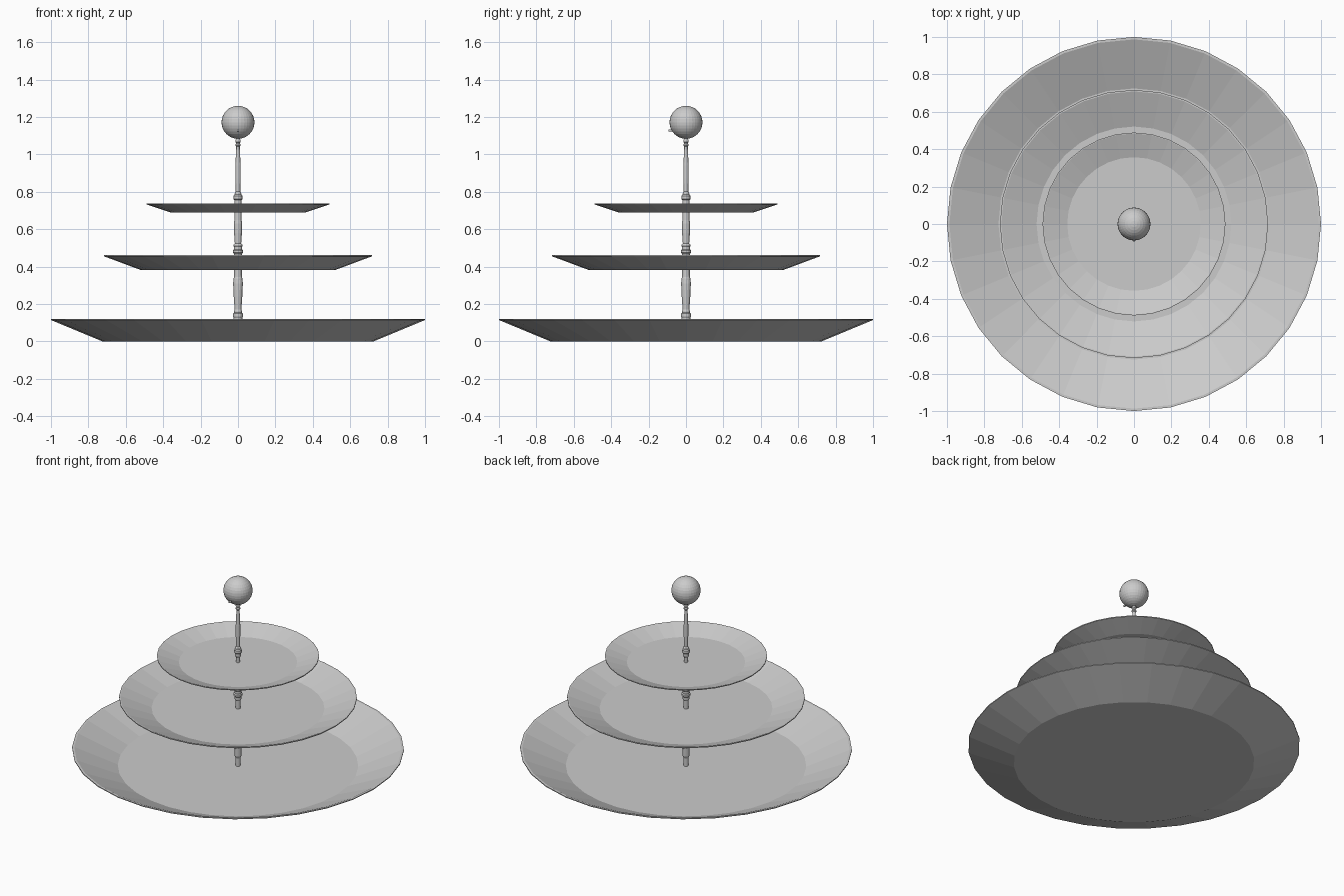
import bpy, bmesh, math
from mathutils import Matrix


def lathe(name, profile, sides):
    """Revolve (radius, height) points around z and cap both ends."""
    bm = bmesh.new()
    rings = []
    for r, z in profile:
        rings.append([bm.verts.new((r * math.cos(2 * math.pi * i / sides),
                                    r * math.sin(2 * math.pi * i / sides), z))
                      for i in range(sides)])
    for low, high in zip(rings, rings[1:]):
        for i in range(sides):
            j = (i + 1) % sides
            bm.faces.new((low[i], low[j], high[j], high[i]))
    bm.faces.new(rings[0][::-1])
    bm.faces.new(rings[-1])
    return finish(name, bm)


def finish(name, bm):
    mesh = bpy.data.meshes.new(name)
    bm.to_mesh(mesh)
    bm.free()
    obj = bpy.data.objects.new(name, mesh)
    bpy.context.collection.objects.link(obj)
    return obj


# Three thin dishes: base radius, rim radius, base height, rim height, rim width
for name, base, rim, z0, z1, w in (
        ("bottom_plate", 0.725, 1.0, 0.0, 0.12, 0.013),
        ("middle_plate", 0.521, 0.717, 0.382, 0.461, 0.008),
        ("top_plate", 0.357, 0.489, 0.688, 0.738, 0.005)):
    lathe(name, [(base, z0), (rim, z1 - 0.006), (rim, z1),
                 (rim - w, z1), (base, z0 + 0.006)], 32)

# Turned posts between the plates
lathe("lower_post", [
    (0.014, 0.003), (0.015, 0.06), (0.022, 0.075), (0.023, 0.125),
    (0.027, 0.132), (0.027, 0.148), (0.021, 0.154), (0.021, 0.163),
    (0.018, 0.17), (0.023, 0.24), (0.026, 0.31), (0.024, 0.335),
    (0.021, 0.345), (0.020, 0.386)], 16)
lathe("middle_post", [
    (0.014, 0.384), (0.015, 0.44), (0.021, 0.45), (0.022, 0.468),
    (0.027, 0.474), (0.027, 0.486), (0.022, 0.492), (0.022, 0.505),
    (0.025, 0.51), (0.024, 0.516), (0.017, 0.524), (0.021, 0.58),
    (0.022, 0.63), (0.019, 0.65), (0.018, 0.691)], 16)
lathe("upper_post", [
    (0.011, 0.69), (0.012, 0.725), (0.019, 0.738), (0.019, 0.755),
    (0.024, 0.76), (0.024, 0.778), (0.018, 0.784), (0.017, 0.793),
    (0.012, 0.80), (0.014, 0.87), (0.014, 0.94), (0.010, 1.03),
    (0.010, 1.042), (0.014, 1.047), (0.014, 1.054), (0.009, 1.06),
    (0.014, 1.067), (0.014, 1.075), (0.011, 1.08), (0.011, 1.10)], 16)

# Ball finial
bm = bmesh.new()
bmesh.ops.create_uvsphere(bm, u_segments=32, v_segments=16, radius=0.088,
                          matrix=Matrix.Translation((0, 0, 1.171)))
finish("ball_finial", bm)

# Small peg on the front of the ball
bm = bmesh.new()
bmesh.ops.create_cone(bm, cap_ends=True, segments=12, radius1=0.006,
                      radius2=0.006, depth=0.034,
                      matrix=Matrix.Translation((0, -0.077, 1.127)) @
                      Matrix.Rotation(math.pi / 2, 4, 'X'))
finish("ball_peg", bm)
